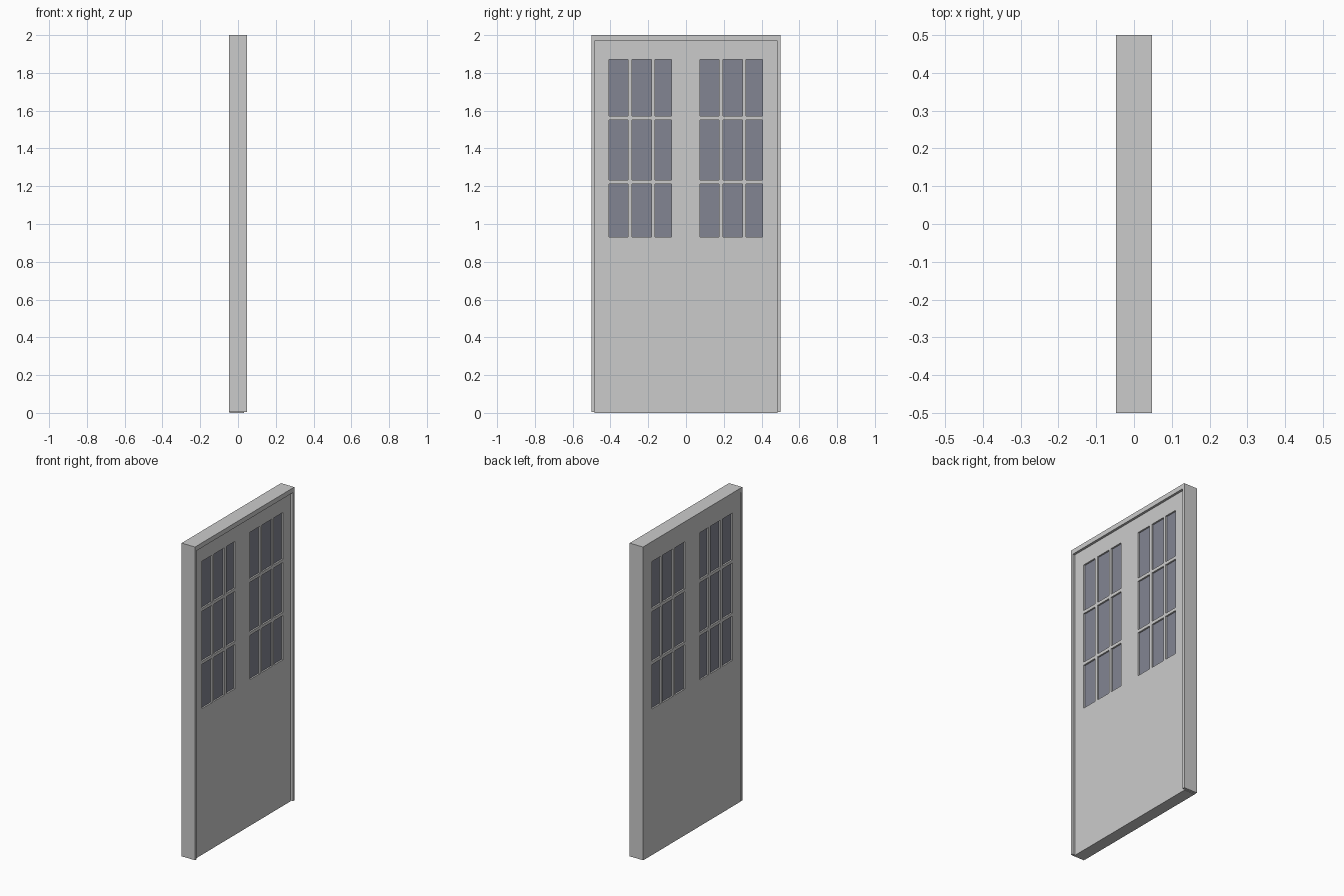
import bpy, bmesh

if "Cube" in bpy.data.objects:
    bpy.data.objects.remove(bpy.data.objects["Cube"])

def material(name, rgb):
    m = bpy.data.materials.new(name)
    m.diffuse_color = (*rgb, 1.0)
    m.use_nodes = True
    m.node_tree.nodes["Principled BSDF"].inputs["Base Color"].default_value = m.diffuse_color
    return m

GREY = material("painted grey", (0.60, 0.60, 0.60))
GLASS = material("blue grey glass", (0.225, 0.235, 0.29))

def add_object(name, bm, mat):
    bmesh.ops.recalc_face_normals(bm, faces=bm.faces)
    me = bpy.data.meshes.new(name)
    bm.to_mesh(me)
    bm.free()
    me.materials.append(mat)
    ob = bpy.data.objects.new(name, me)
    bpy.context.collection.objects.link(ob)
    return ob

def extrude_x(bm, x0, x1):
    """Turn flat faces lying at x0 into a solid reaching x1."""
    geo = bmesh.ops.extrude_face_region(bm, geom=bm.faces[:], use_keep_orig=True)
    verts = [g for g in geo["geom"] if isinstance(g, bmesh.types.BMVert)]
    bmesh.ops.translate(bm, verts=verts, vec=(x1 - x0, 0, 0))

def slab(bm, x0, x1, y0, y1, z0, z1):
    vs = bmesh.ops.create_cube(bm, size=1)["verts"]
    for v in vs:
        v.co = ((x0 + x1) / 2 + v.co.x * (x1 - x0),
                (y0 + y1) / 2 + v.co.y * (y1 - y0),
                (z0 + z1) / 2 + v.co.z * (z1 - z0))

# Window openings, measured as (start, end) pairs
PANES_Y = [(-0.407, -0.307), (-0.286, -0.183), (-0.164, -0.076),
           (0.074, 0.175), (0.196, 0.299), (0.317, 0.406)]
PANES_Z = [(0.931, 1.213), (1.233, 1.551), (1.571, 1.87)]
SIDE, TOP = 0.485, 1.97
BACK, FRONT = -0.044, 0.032

# Door frame: two jambs and a head in one profile
bm = bmesh.new()
outline = [(-0.5, 0.004), (-0.5, 2), (0.5, 2), (0.5, 0.004),
           (SIDE, 0.004), (SIDE, TOP), (-SIDE, TOP), (-SIDE, 0.004)]
bm.faces.new([bm.verts.new((-0.047, y, z)) for y, z in outline])
extrude_x(bm, -0.047, 0.047)
add_object("door_frame", bm, GREY)

# Door leaf: grid of cells with the pane cells left open
ys = [-SIDE] + [v for p in PANES_Y for v in p] + [SIDE]
zs = [0.0] + [v for p in PANES_Z for v in p] + [TOP]
bm = bmesh.new()
grid = [[bm.verts.new((BACK, y, z)) for z in zs] for y in ys]
for i in range(len(ys) - 1):
    for j in range(len(zs) - 1):
        if i % 2 and j % 2:
            continue
        bm.faces.new((grid[i][j], grid[i + 1][j], grid[i + 1][j + 1], grid[i][j + 1]))
extrude_x(bm, BACK, FRONT)
add_object("door_leaf", bm, GREY)

# Glass panes, set back from both faces of the leaf
bm = bmesh.new()
for y0, y1 in PANES_Y:
    for z0, z1 in PANES_Z:
        slab(bm, BACK + 0.01, FRONT - 0.01, y0, y1, z0, z1)
add_object("window_panes", bm, GLASS)
